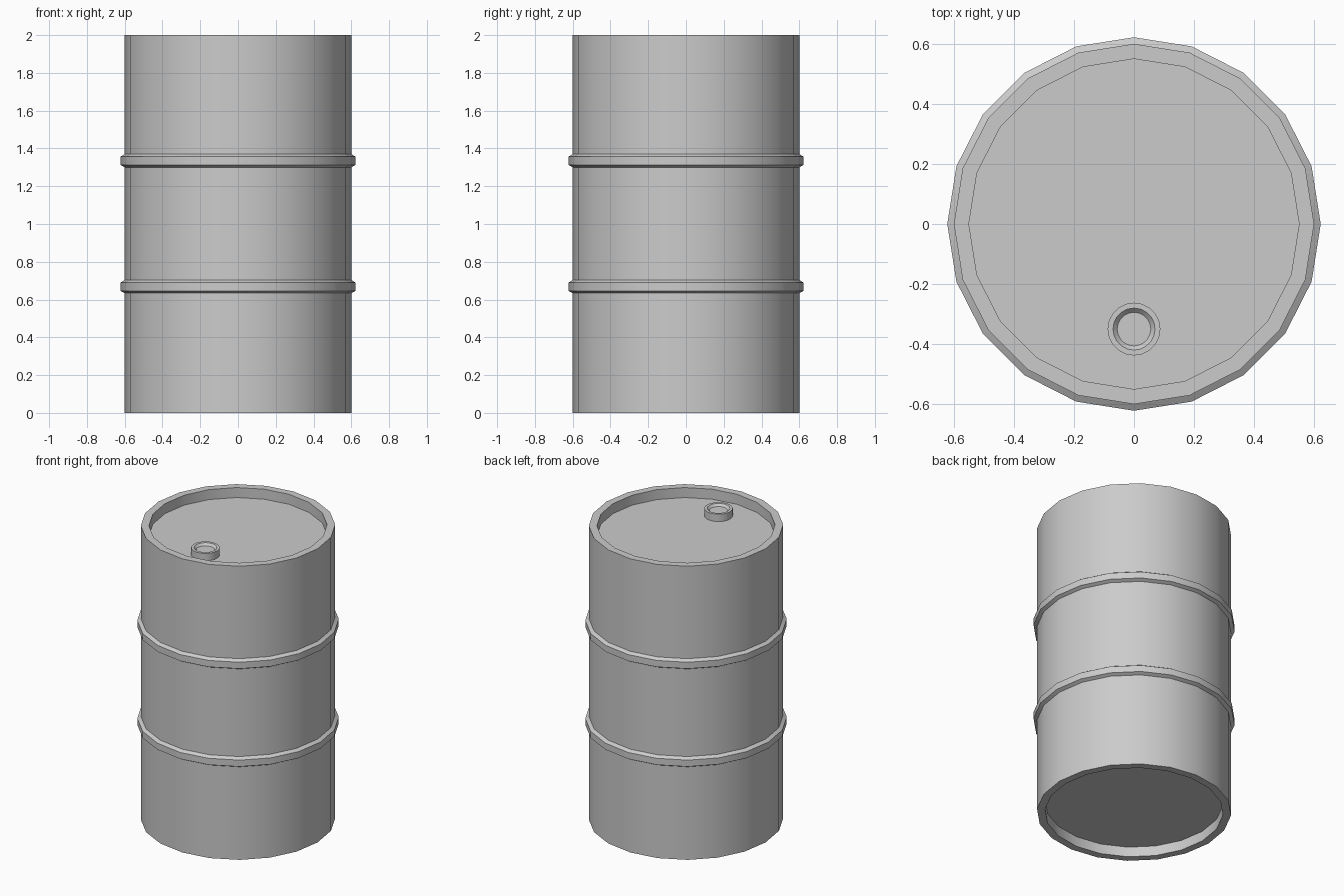
import bpy, bmesh
from math import cos, sin, pi, radians

if "Cube" in bpy.data.objects:
    bpy.data.objects.remove(bpy.data.objects["Cube"])

SIDES = 20


def lathe(name, profile, location=(0, 0, 0)):
    """Revolve an (r, z) profile, listed bottom to top, and cap both ends."""
    bm = bmesh.new()
    rings = [[bm.verts.new((r * cos(2 * pi * i / SIDES), r * sin(2 * pi * i / SIDES), z))
              for i in range(SIDES)] for r, z in profile]
    for low, high in zip(rings, rings[1:]):
        for i in range(SIDES):
            j = (i + 1) % SIDES
            bm.faces.new((low[i], low[j], high[j], high[i]))
    bm.faces.new(rings[0][::-1])
    bm.faces.new(rings[-1])
    mesh = bpy.data.meshes.new(name)
    bm.to_mesh(mesh)
    bm.free()
    obj = bpy.data.objects.new(name, mesh)
    obj.location = location
    bpy.context.collection.objects.link(obj)
    bpy.ops.object.select_all(action='DESELECT')
    obj.select_set(True)
    bpy.context.view_layer.objects.active = obj
    bpy.ops.object.shade_smooth_by_angle(angle=radians(30))
    return obj


# Barrel shell: recessed base, two raised hoops, recessed lid
R, HOOP_R, INNER_R, RECESS = 0.6, 0.622, 0.55, 0.068
profile = [(INNER_R, RECESS), (INNER_R, 0), (R, 0)]
for z in (2 / 3, 4 / 3):
    profile += [(R, z - 0.033), (HOOP_R, z - 0.021), (HOOP_R, z + 0.023), (R, z + 0.037)]
profile += [(R, 2), (INNER_R, 2), (INNER_R, 2 - RECESS)]
lathe("barrel", profile)

# Filler cap near the front of the lid, with a dished top
lathe("filler_cap", [(0.088, 0), (0.088, 0.05), (0.07, 0.05), (0.056, 0.035)],
      (0, -0.35, 2 - RECESS))
